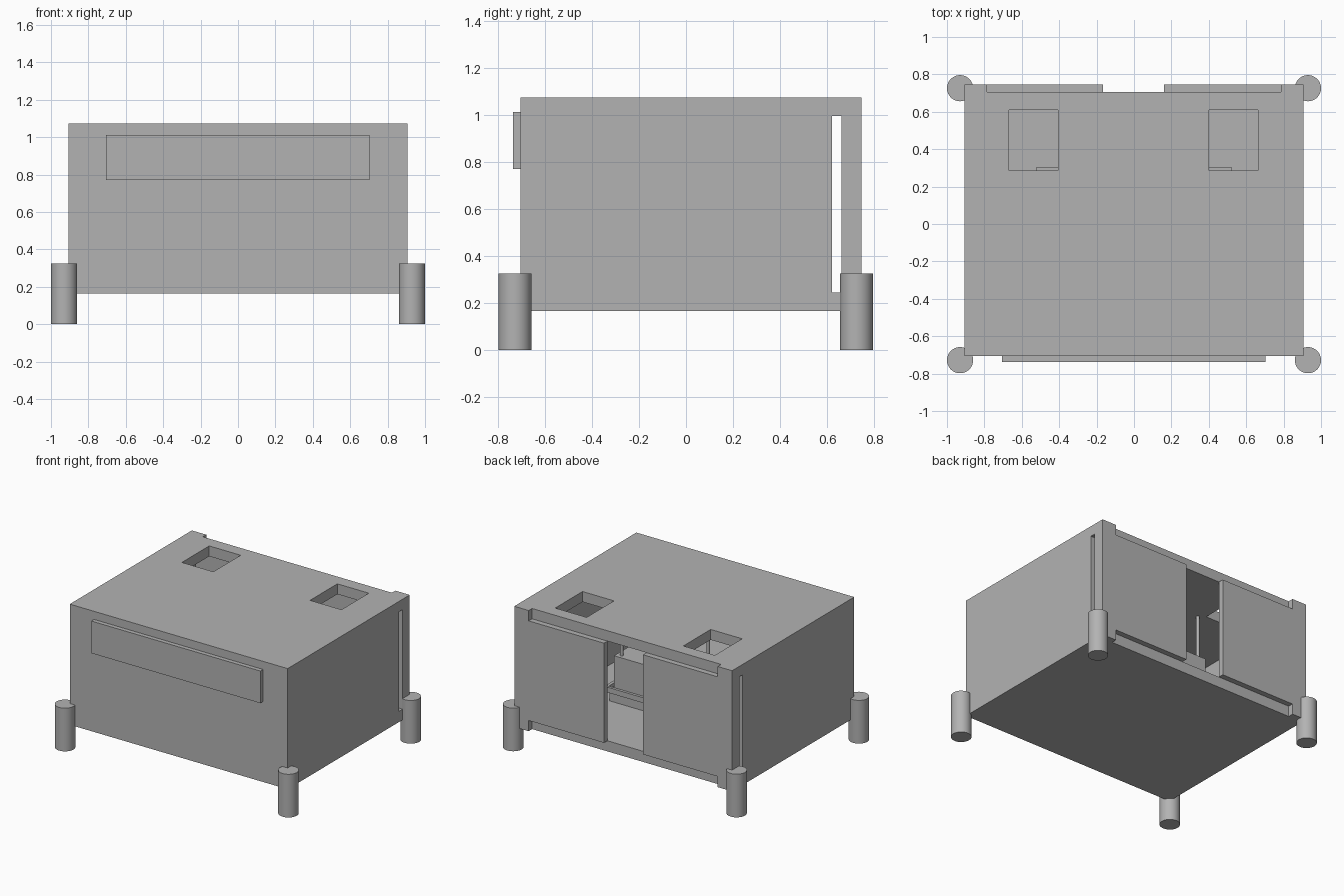
import bpy
import bmesh
from mathutils import Matrix, Vector

cube = bpy.data.objects.get("Cube")
if cube:
    bpy.data.objects.remove(cube, do_unlink=True)

grey = bpy.data.materials.new("plain grey")
grey.use_nodes = True
colour = (0.45, 0.45, 0.45, 1)
grey.diffuse_color = colour
grey.node_tree.nodes["Principled BSDF"].inputs["Base Color"].default_value = colour


def add_object(name, bm):
    mesh = bpy.data.meshes.new(name)
    bm.to_mesh(mesh)
    bm.free()
    mesh.materials.append(grey)
    obj = bpy.data.objects.new(name, mesh)
    bpy.context.collection.objects.link(obj)
    return obj


def box(name, x, y, z):
    """Box from (min, max) ranges on each axis."""
    bm = bmesh.new()
    size = Vector((x[1] - x[0], y[1] - y[0], z[1] - z[0]))
    centre = Vector((sum(x), sum(y), sum(z))) / 2
    bmesh.ops.create_cube(bm, size=1, matrix=Matrix.Translation(centre) @ Matrix.Diagonal(size).to_4x4())
    return add_object(name, bm)


def cylinder(name, x, y, radius, bottom, top, sides=32):
    bm = bmesh.new()
    bmesh.ops.create_cone(bm, cap_ends=True, segments=sides, radius1=radius, radius2=radius,
                          depth=top - bottom,
                          matrix=Matrix.Translation((x, y, (bottom + top) / 2)))
    for face in bm.faces:
        face.smooth = len(face.verts) == 4
    for edge in bm.edges:
        edge.smooth = all(len(f.verts) == 4 for f in edge.link_faces)
    return add_object(name, bm)


def cut(target, x, y, z):
    cutter = box("cutter", x, y, z)
    cutter.hide_render = True
    mod = target.modifiers.new("cut", "BOOLEAN")
    mod.operation = "DIFFERENCE"
    mod.solver = "EXACT"
    mod.object = cutter
    bpy.context.view_layer.objects.active = target
    bpy.ops.object.modifier_apply(modifier=mod.name)
    bpy.data.objects.remove(cutter, do_unlink=True)


# Hollow cabinet shell with its back wall flush between the corner frames
FLOOR, CEILING = 0.245, 0.995
shell = box("cabinet_shell", (-0.907, 0.907), (-0.705, 0.747), (0.165, 1.073))
cut(shell, (-0.85, 0.85), (-0.65, 0.706), (FLOOR, CEILING))

# Gap between the two back panels
cut(shell, (-0.165, 0.16), (0.68, 0.8), (FLOOR, CEILING))

# Recessed rails above and below the back panels
cut(shell, (-0.787, 0.787), (0.706, 0.8), (CEILING, 1.2))
cut(shell, (-0.787, 0.787), (0.706, 0.8), (0.1, FLOOR))

# Slots through both side walls
cut(shell, (-1, 1), (0.622, 0.662), (FLOOR, CEILING))

# Openings in the roof
for x in ((-0.667, -0.405), (0.4, 0.662)):
    cut(shell, x, (0.285, 0.61), (0.9, 1.2))

# Raised front panel
box("front_panel", (-0.705, 0.702), (-0.737, -0.7), (0.77, 1.012))

# Round feet at the corners
for side, sx in (("left", 1), ("right", -1)):
    for end, y in (("front", -0.728), ("back", 0.726)):
        cylinder(f"{end}_{side}_foot", sx * 0.93, y, 0.07, 0, 0.325)

# Inner unit on a slatted rack above a low base
box("inner_unit", (-0.4, 0.4), (-0.6, 0.285), (0.4, 0.66))
box("inner_rail", (-0.52, 0.52), (0.285, 0.305), (0.38, 0.42))
box("inner_base", (-0.52, 0.52), (-0.6, 0.17), (FLOOR, 0.33))
for i in range(13):
    x = -0.48 + i * 0.08
    box(f"rack_slat_{i + 1}", (x - 0.012, x + 0.012), (-0.6, 0.285), (0.375, 0.4))
for side, sx in (("left", 1), ("right", -1)):
    cylinder(f"{side}_inner_post", sx * 0.36, 0.25, 0.012, 0.66, CEILING, 12)
    box(f"{side}_rack_leg", tuple(sorted((sx * 0.49, sx * 0.51))), (0.265, 0.285), (FLOOR, 0.4))
